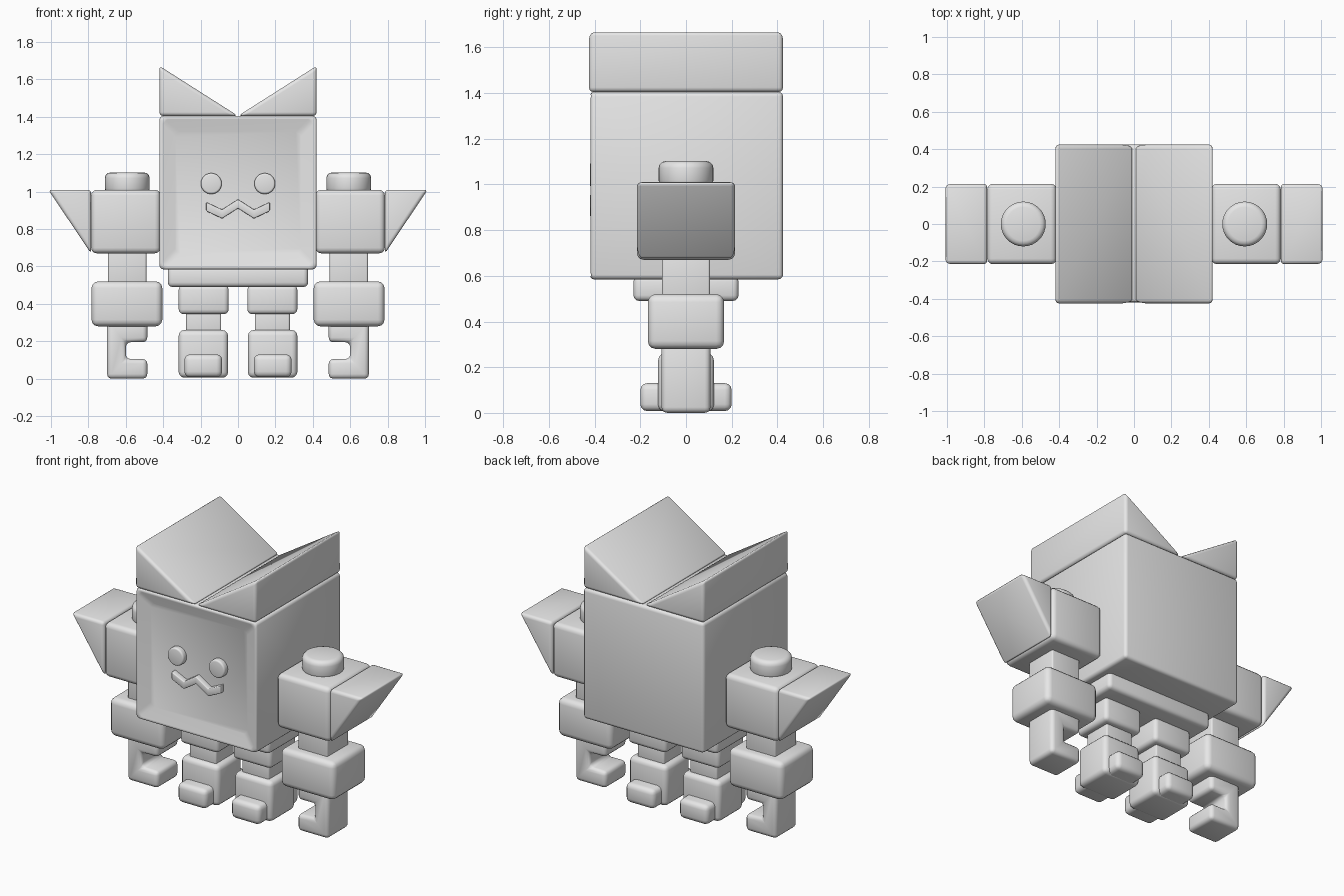
import bpy, bmesh, math
from mathutils import Matrix

if "Cube" in bpy.data.objects:
    bpy.data.objects.remove(bpy.data.objects["Cube"])

grey = bpy.data.materials.new("light_grey")
grey.diffuse_color = (0.8, 0.8, 0.8, 1)
grey.use_nodes = True
grey.node_tree.nodes["Principled BSDF"].inputs["Base Color"].default_value = grey.diffuse_color


def finish(name, bm, bevel):
    """Turn a bmesh into a smooth object with rounded edges."""
    bmesh.ops.recalc_face_normals(bm, faces=bm.faces)
    mesh = bpy.data.meshes.new(name)
    bm.to_mesh(mesh)
    bm.free()
    mesh.materials.append(grey)
    mesh.shade_smooth()
    obj = bpy.data.objects.new(name, mesh)
    bpy.context.collection.objects.link(obj)
    mod = obj.modifiers.new("rounded_edges", 'BEVEL')
    mod.width = bevel
    mod.segments = 3
    mod.limit_method = 'ANGLE'
    mod.angle_limit = math.radians(30)
    return obj


def prism(name, profile, depth, bevel=0.025, y=0.0):
    """Extrude an (x, z) profile to y - depth .. y + depth."""
    bm = bmesh.new()
    face = bm.faces.new([bm.verts.new((x, y - depth, z)) for x, z in profile])
    ext = bmesh.ops.extrude_face_region(bm, geom=[face])
    verts = [g for g in ext["geom"] if isinstance(g, bmesh.types.BMVert)]
    bmesh.ops.translate(bm, verts=verts, vec=(0, 2 * depth, 0))
    return finish(name, bm, bevel)


def rect(x0, x1, z0, z1):
    return [(x0, z0), (x1, z0), (x1, z1), (x0, z1)]


def disc(name, loc, radius, height, bevel, turn=0.0):
    bm = bmesh.new()
    mat = Matrix.Translation(loc) @ Matrix.Rotation(turn, 4, 'X')
    bmesh.ops.create_cone(bm, cap_ends=True, segments=32, radius1=radius,
                          radius2=radius, depth=height, matrix=mat)
    return finish(name, bm, bevel)


# Head: a block with a recessed screen in its front
bm = bmesh.new()
bmesh.ops.create_cube(bm, size=1, matrix=Matrix.Translation((0, 0, 0.995))
                      @ Matrix.Diagonal((0.84, 0.85, 0.82, 1)))
screen = min(bm.faces, key=lambda f: f.calc_center_median().y)
bmesh.ops.inset_region(bm, faces=[screen], thickness=0.12)
bmesh.ops.translate(bm, verts=screen.verts, vec=(0, 0.04, 0))
finish("head", bm, 0.02)

# Zigzag mouth
line = [(-0.17, 0.92), (-0.085, 0.88), (0, 0.935), (0.085, 0.88), (0.17, 0.92)]
half = 0.024
mouth = [(x, z - half) for x, z in line] + [(x, z + half) for x, z in reversed(line)]
prism("mouth", mouth, 0.022, 0.006, y=-0.398)

# Hips
prism("hips", rect(-0.375, 0.375, 0.49, 0.60), 0.23)

# Paired parts, outline given for the +x side
paired = [
    ("ear", [(0.42, 1.405), (0.42, 1.672), (0.0, 1.405)], 0.425, 0.02),
    ("shoulder", rect(0.415, 0.785, 0.67, 1.01), 0.215, 0.03),
    ("shoulder_spike", [(0.785, 1.01), (1.014, 1.01), (0.785, 0.668)], 0.215, 0.02),
    ("upper_arm", rect(0.49, 0.695, 0.48, 0.71), 0.105, 0.01),
    ("forearm", rect(0.405, 0.783, 0.28, 0.52), 0.167, 0.035),
    ("hand", [(0.70, 0), (0.70, 0.31), (0.485, 0.31), (0.485, 0.195),
              (0.60, 0.195), (0.60, 0.105), (0.485, 0.105), (0.485, 0)], 0.107, 0.025),
    ("upper_leg", rect(0.05, 0.317, 0.345, 0.50), 0.13, 0.025),
    ("knee", rect(0.09, 0.277, 0.23, 0.37), 0.09, 0.01),
    ("lower_leg", rect(0.053, 0.317, 0.005, 0.26), 0.122, 0.03),
    ("toes", rect(0.085, 0.287, 0.008, 0.13), 0.2, 0.03),
]
for side, s in (("left", -1), ("right", 1)):
    for name, profile, depth, bevel in paired:
        prism(f"{side}_{name}", [(s * x, z) for x, z in profile], depth, bevel)
    disc(f"{side}_shoulder_knob", (s * 0.592, 0, 1.045), 0.12, 0.115, 0.03)
    disc(f"{side}_eye", (s * 0.143, -0.398, 1.043), 0.056, 0.044, 0.01, math.pi / 2)
